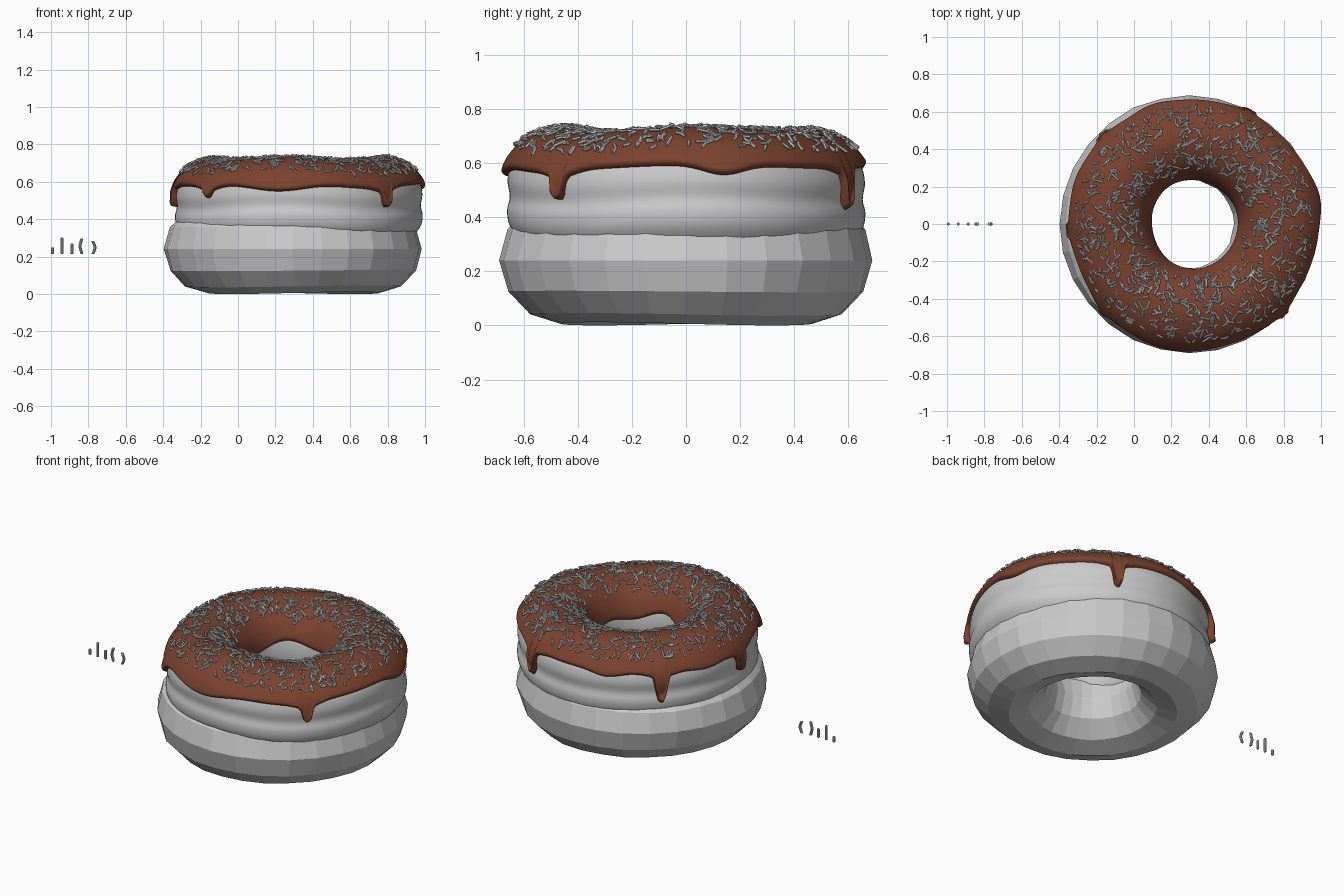
import bpy, bmesh, math, random
from mathutils import Vector, Matrix

if "Cube" in bpy.data.objects:
    bpy.data.objects.remove(bpy.data.objects["Cube"])

random.seed(4)
CX = 0.322                      # centre of the upper bun

# Cross-section of the soft upper bun (r, z), from the outer seam over the top and back
PROFILE = [(.645, .345), (.662, .41), (.652, .465), (.66, .53), (.64, .60), (.57, .668),
           (.46, .70), (.345, .665), (.275, .58), (.252, .47), (.27, .36), (.34, .27),
           (.46, .235), (.57, .265)]


def curve(u):
    """Closed smooth curve through the cross-section points."""
    n, i = len(PROFILE), math.floor(u)
    t = u - i
    a, b, c, d = (Vector(PROFILE[(i + k) % n]) for k in (-1, 0, 1, 2))
    return 0.5 * (2 * b + (c - a) * t + (2 * a - 5 * b + 4 * c - d) * t * t
                  + (3 * b - a - 3 * c + d) * t ** 3)


def surface(theta, u, lift=0.0):
    """Point on the bun, lifted along its normal, with a gentle hand-shaped wobble."""
    p = curve(u)
    t = (curve(u + .02) - curve(u - .02)).normalized()
    r, z = p.x + lift * t.y, p.y - lift * t.x
    r += .004 * math.sin(3 * theta + 1) + .003 * math.sin(5 * theta)
    z += .006 * math.sin(3 * theta + .6) + .005 * math.sin(4 * theta + 2)
    return Vector((CX + r * math.cos(theta), r * math.sin(theta), z))


def solve(axis, value, lo, hi):
    """Curve parameter where r (axis 0) or z (axis 1) has a value, between lo and hi."""
    rising = curve(hi)[axis] > curve(lo)[axis]
    for _ in range(24):
        mid = (lo + hi) / 2
        if (curve(mid)[axis] < value) == rising:
            lo = mid
        else:
            hi = mid
    return lo


def finish(bm, name, smooth=True, mat=None):
    bmesh.ops.recalc_face_normals(bm, faces=bm.faces)
    me = bpy.data.meshes.new(name)
    bm.to_mesh(me)
    bm.free()
    ob = bpy.data.objects.new(name, me)
    bpy.context.collection.objects.link(ob)
    for f in me.polygons:
        f.use_smooth = smooth
    if mat:
        me.materials.append(mat)
    return ob


def skin(bm, rings, close_section=True):
    """Join neighbouring rings (a closed loop of sections) with quads."""
    vs = [[bm.verts.new(p) for p in ring] for ring in rings]
    m = len(vs[0])
    for i in range(len(vs)):
        a, b = vs[i - 1], vs[i]
        for j in range(m if close_section else m - 1):
            k = (j + 1) % m
            bm.faces.new((a[j], b[j], b[k], a[k]))


# Faceted lower bun
bm = bmesh.new()
rings = []
for i in range(28):
    th = math.tau * i / 28
    ring = []
    for j in range(12):
        ph = math.tau * j / 12
        r = .463 + .226 * math.cos(ph) + random.uniform(-.004, .004)
        z = .24 + .23 * math.sin(ph) + .006 * math.sin(th * 2) * math.sin(ph)
        ring.append((.295 + r * math.cos(th), r * math.sin(th), max(z, 0)))
    rings.append(ring)
skin(bm, rings)
lowest = min(v.co.z for v in bm.verts)
for v in bm.verts:
    if v.co.z < .02:
        v.co.z -= lowest
finish(bm, "lower_bun", smooth=False)

# Smooth upper bun
bm = bmesh.new()
skin(bm, [[surface(math.tau * i / 112, j / 4) for j in range(56)] for i in range(112)])
finish(bm, "upper_bun")

# Chocolate icing with drips: (angle, lowest z, half width) in degrees
DRIPS = [(64, .43, 2.7), (136, .41, 3.0), (183, .465, 3.0), (224, .52, 2.6), (-45, .475, 2.6)]
SAGS = [(12, .035, 9), (261, .045, 18), (110, .025, 9), (160, .025, 12), (300, .01, 15)]


def gap(a, b):
    return (a - b + 180) % 360 - 180


def edge_height(deg):
    z = .583 - sum(d * math.exp(-(gap(deg, a) / w) ** 2) for a, d, w in SAGS)
    base = z
    for a, low, w in DRIPS:
        g = gap(deg, a)
        z = min(z, base - .028 * math.exp(-(g / (3 * w)) ** 2)
                - (base - .028 - low) * math.exp(-(g / w) ** 4))
    return z


choc = bpy.data.materials.new("chocolate")
choc.diffuse_color = (.20, .055, .028, 1)
choc.use_nodes = True
choc.node_tree.nodes["Principled BSDF"].inputs["Base Color"].default_value = choc.diffuse_color
bm = bmesh.new()
rings = []
N, S = 300, 44
for i in range(N):
    th = math.tau * i / N
    z = edge_height(math.degrees(th))
    u0 = solve(1, z, 0, 5)
    u1 = 8.75 + .2 * math.sin(2 * th + 1) + .12 * math.sin(5 * th)
    drip = min(max((.56 - z) / .08, 0), 1)
    ring = []
    for j in range(S + 1):
        s = .5 - .5 * math.cos(math.pi * j / S)
        u = u0 + (u1 - u0) * s
        d = min(u - u0, u1 - u)          # rounded lip at both edges
        k = min(d / .22, 1)
        lift = -.006 + .031 * math.sqrt(1 - (1 - k) ** 2)
        lift += .010 * drip * math.exp(-((u - u0 - .3) / .3) ** 2) * k
        ring.append(surface(th, u, lift))
    rings.append(ring)
skin(bm, rings, close_section=False)
finish(bm, "icing", mat=choc)


def add_sprinkle(bm, mat, length, bend=0.0, radius=.008, sides=6):
    """Rounded rod along local z, optionally bowed along local x."""
    h = length / 2
    stations = [(-h, .55), (-h + .4 * radius, 1), (0, 1), (h - .4 * radius, 1), (h, .55)]
    loops = []
    for z, f in stations:
        off = bend * (1 - (z / h) ** 2)
        loops.append([bm.verts.new(mat @ Vector((
            off + radius * f * math.cos(math.tau * k / sides),
            radius * f * math.sin(math.tau * k / sides), z))) for k in range(sides)])
    for a, b in zip(loops, loops[1:]):
        for k in range(sides):
            n = (k + 1) % sides
            bm.faces.new((a[k], a[n], b[n], b[k]))
    bm.faces.new(loops[0][::-1])
    bm.faces.new(loops[-1])


# Sprinkles scattered over the icing
KINDS = [(.035, 0), (.07, 0), (.045, 0), (.065, .012), (.055, -.012)]
bm = bmesh.new()
for _ in range(880):
    th = random.uniform(0, math.tau)
    r = math.sqrt(random.uniform(.32 ** 2, .615 ** 2))
    if random.random() < .1:
        r = random.uniform(.30, .40)
    u = solve(0, r, 4, 6) if r > .46 else solve(0, r, 6, 8)
    p = surface(th, u, .030)
    tu = surface(th, u + .03, .030) - p
    tt = surface(th + .02, u, .030) - p
    n = tt.cross(tu).normalized()
    if n.z < 0:
        n = -n
    a = random.uniform(0, math.tau)
    d = (tu.normalized() * math.cos(a) + tt.normalized() * math.sin(a)
         + n * random.uniform(-.25, .25)).normalized()
    x = d.cross(n).normalized()
    m = Matrix((x, d.cross(x), d)).transposed().to_4x4()
    length, bend = random.choice(KINDS)
    k = random.uniform(.65, .9)
    add_sprinkle(bm, Matrix.Translation(p) @ m, length * k, bend * k, .006)
finish(bm, "scattered_sprinkles", smooth=False)

# Five loose sample sprinkles beside the doughnut
SAMPLES = [(-.992, .215, .25, 0), (-.94, .215, .302, 0), (-.887, .215, .27, 0),
           (-.834, .215, .298, -.012), (-.777, .213, .284, .014)]
for i, (x, z0, z1, bend) in enumerate(SAMPLES):
    bm = bmesh.new()
    add_sprinkle(bm, Matrix.Translation((x, 0, (z0 + z1) / 2)), z1 - z0, bend, .008, 10)
    finish(bm, f"sample_sprinkle_{i + 1}", smooth=False)
